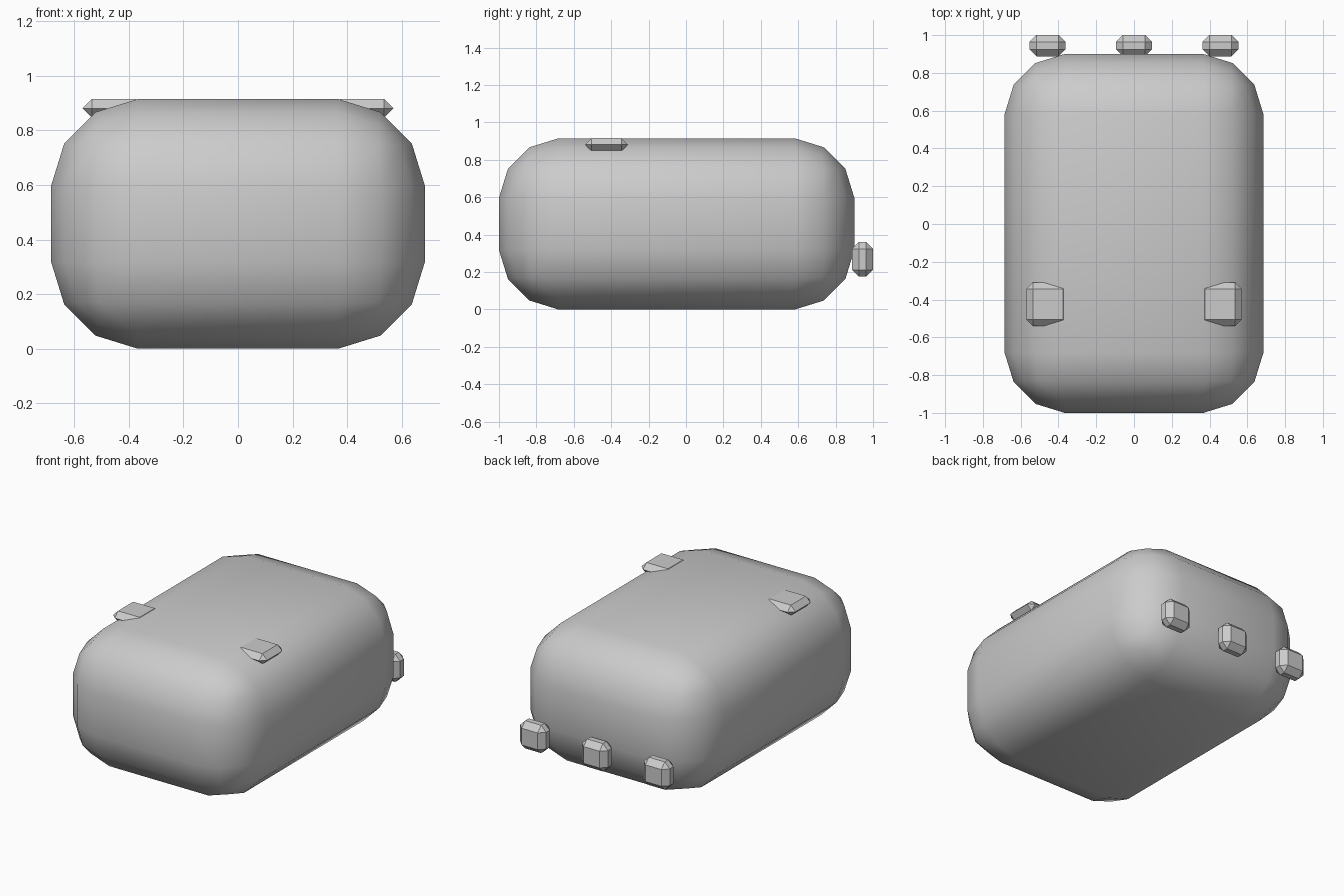
import bpy

if "Cube" in bpy.data.objects:
    bpy.data.objects.remove(bpy.data.objects["Cube"])


def rounded_box(name, lo, hi, bevel, segments, profile=0.5, smooth=False):
    """Box between two corners with bevelled edges."""
    center = [(a + b) / 2 for a, b in zip(lo, hi)]
    bpy.ops.mesh.primitive_cube_add(size=1, location=center)
    ob = bpy.context.object
    ob.name = name
    ob.scale = [b - a for a, b in zip(lo, hi)]
    bpy.ops.object.transform_apply(location=False, rotation=False, scale=True)
    mod = ob.modifiers.new("Bevel", "BEVEL")
    mod.width = bevel
    mod.segments = segments
    mod.profile = profile
    mod.limit_method = "NONE"
    for poly in ob.data.polygons:
        poly.use_smooth = smooth
    return ob


# Main smooth body
rounded_box("body", (-0.685, -1.0, 0.0), (0.685, 0.9, 0.915),
            0.318, 3, profile=0.475, smooth=True)

# Flat tabs set into the top edges, left and right
for side, cx in (("left", -0.455), ("right", 0.455)):
    rounded_box(f"top_tab_{side}", (cx - 0.115, -0.54, 0.846),
                (cx + 0.115, -0.31, 0.916), 0.0349, 1)

# Row of three knobs on the back
for side, cx in (("left", -0.458), ("middle", 0.0), ("right", 0.458)):
    rounded_box(f"back_knob_{side}", (cx - 0.096, 0.888, 0.175),
                (cx + 0.096, 1.0, 0.361), 0.037, 1)
